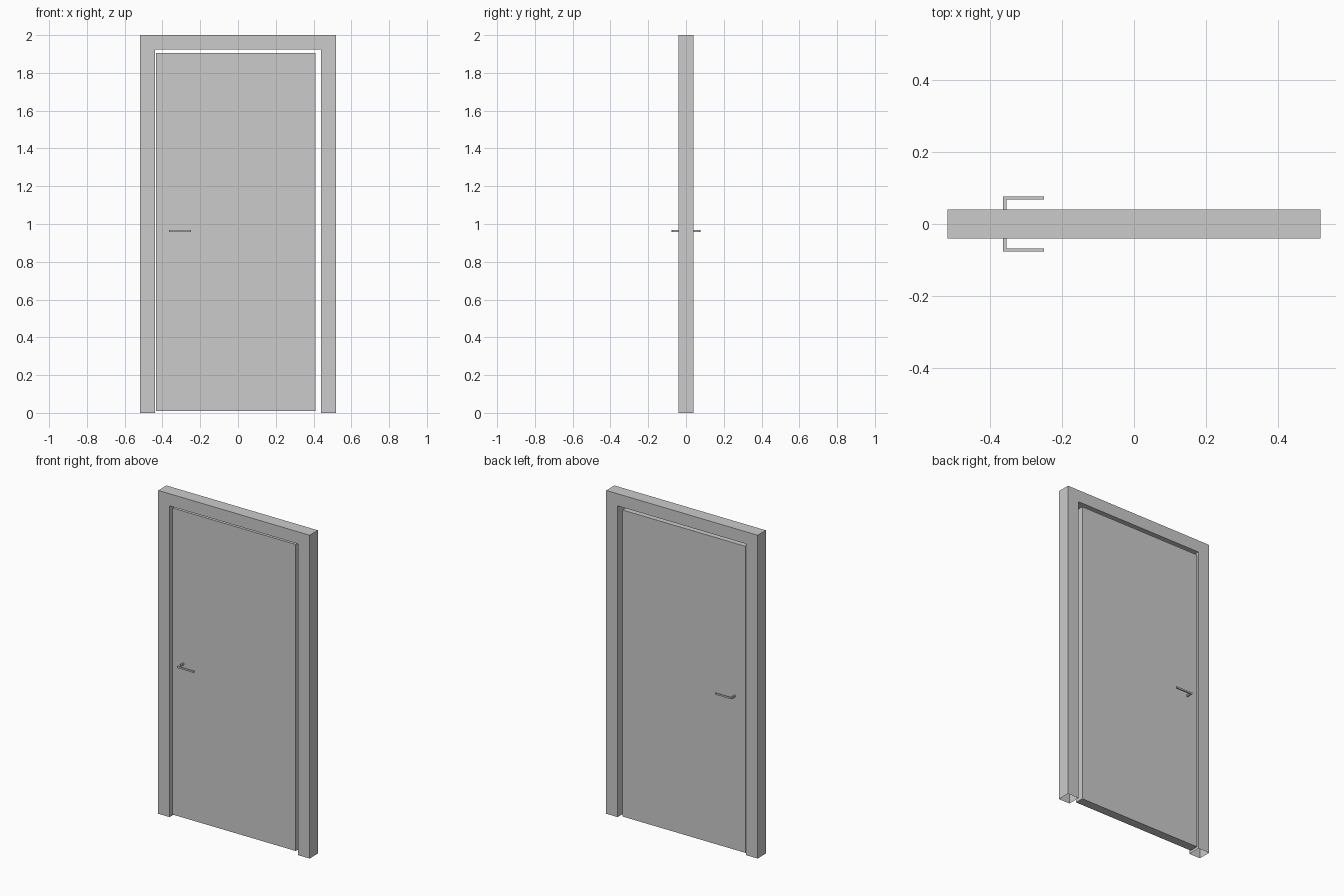
import bpy, bmesh

if "Cube" in bpy.data.objects:
    bpy.data.objects.remove(bpy.data.objects["Cube"])


def extrude_profile(name, points, axis, start, depth, open_end_z=None):
    """Extrude a 2D outline along y (points are x,z) or z (points are x,y)."""
    bm = bmesh.new()
    if axis == 'y':
        verts = [bm.verts.new((a, start, b)) for a, b in points]
        move = (0, depth, 0)
    else:
        verts = [bm.verts.new((a, b, start)) for a, b in points]
        move = (0, 0, depth)
    face = bm.faces.new(verts)
    res = bmesh.ops.extrude_face_region(bm, geom=[face], use_keep_orig=True)
    bmesh.ops.translate(bm, vec=move,
                        verts=[v for v in res['geom'] if isinstance(v, bmesh.types.BMVert)])
    bmesh.ops.recalc_face_normals(bm, faces=bm.faces[:])
    # leave the feet uncapped
    if open_end_z is not None:
        feet = [f for f in bm.faces if all(abs(v.co.z - open_end_z) < 1e-5 for v in f.verts)]
        bmesh.ops.delete(bm, geom=feet, context='FACES_ONLY')
    mesh = bpy.data.meshes.new(name)
    bm.to_mesh(mesh)
    bm.free()
    obj = bpy.data.objects.new(name, mesh)
    bpy.context.collection.objects.link(obj)
    return obj


# Door frame: upside-down U, open at the bottom of both jambs
W, I, H, T = 0.518, 0.44, 2.0, 1.925
extrude_profile("door_frame",
                [(-W, 0), (-W, H), (W, H), (W, 0), (I, 0), (I, T), (-I, T), (-I, 0)],
                'y', -0.04, 0.08, open_end_z=0)

# Door leaf, set back from the front of the frame
L, R, B, D = -0.433, 0.409, 0.01, 1.906
extrude_profile("door_leaf", [(L, B), (R, B), (R, D), (L, D)], 'y', -0.02, 0.055)

# L-shaped lever handles, one on each side
for name, s, door_y in (("front_handle", -1, -0.02), ("back_handle", 1, 0.035)):
    outer, inner = s * 0.076, s * 0.068
    extrude_profile(name,
                    [(-0.364, door_y), (-0.364, outer), (-0.25, outer),
                     (-0.25, inner), (-0.355, inner), (-0.355, door_y)],
                    'z', 0.957, 0.01)
